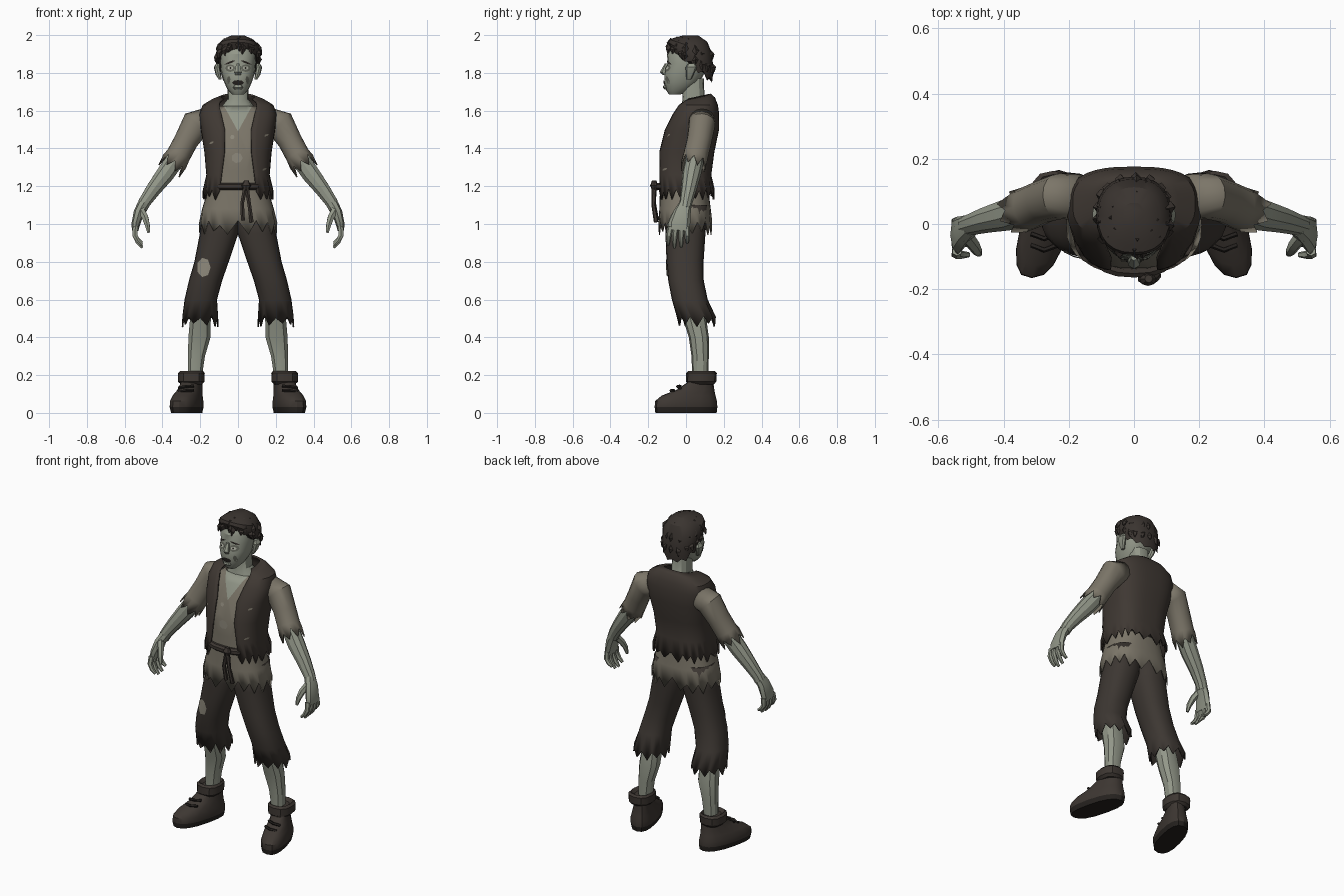
import bpy, bmesh, math, random
from mathutils import Vector
from mathutils.bvhtree import BVHTree

random.seed(4)
if "Cube" in bpy.data.objects:
    bpy.data.objects.remove(bpy.data.objects["Cube"])
X, Y, Z = Vector((1, 0, 0)), Vector((0, 1, 0)), Vector((0, 0, 1))


def material(name, *rgb):
    m = bpy.data.materials.new(name)
    m.use_nodes = True
    m.diffuse_color = (*rgb, 1)
    m.node_tree.nodes["Principled BSDF"].inputs["Base Color"].default_value = (*rgb, 1)
    return m


SKIN = material("grey green skin", .29, .31, .25)
HOLLOW = material("hollow skin", .12, .125, .10)
SHIRT = material("dirty linen", .20, .18, .14)
PATCH = material("pale patch", .27, .25, .20)
VEST = material("dark brown vest", .050, .040, .033)
TROUSER = material("brown trousers", .046, .038, .032)
HAIR = material("dark hair", .042, .034, .029)
LEATHER = material("boot leather", .047, .038, .032)
BLACK = material("near black", .018, .015, .013)
EYE = material("pale eye", .42, .43, .36)


def ring(c, u, v, ru, rv, n, p=.85, t0=0.0):
    """Rounded cross-section starting at the front; t0 leaves a gap there."""
    out = []
    for i in range(n):
        t = t0 + (2 * math.pi - 2 * t0) * i / ((n - 1) if t0 else n)
        s, k = math.sin(t), math.cos(t)
        out.append(c + u * ru * math.copysign(abs(s) ** p, s) - v * rv * math.copysign(abs(k) ** p, k))
    return out


def stack(rows, n=12, p=.85, shear=0):
    """Level rings from rows of x, y, z, rx, ry, tilt, gap."""
    rings = []
    for row in rows:
        x, y, z, rx, ry, tilt, gap = (tuple(row) + (0, 0))[:7]
        t0 = math.asin(min(.97, gap / rx) ** (1 / p)) if gap else 0
        pts = ring(Vector((x, y, z)), X, Y, rx, ry, n, p, t0)
        for q in pts:
            q.z += tilt * (q.y - y)
            q.x += shear * q.y
        rings.append(pts)
    return rings


def tube(rows, n=8, p=.95):
    """Rings square to a path, from rows of x, y, z, thickness, depth."""
    pts = [Vector(r[:3]) for r in rows]
    rings = []
    for i, r in enumerate(rows):
        t = (pts[min(i + 1, len(pts) - 1)] - pts[max(i - 1, 0)]).normalized()
        u = t.cross(Y).normalized()
        rings.append(ring(pts[i], u, u.cross(t), r[3], r[-1], n, p))
    return rings


def fray(rings, axis, depth):
    """Tear the last ring into uneven points along an axis."""
    for i, q in enumerate(rings[-1]):
        q += axis * depth * (random.uniform(.4, 1.1) if i % 2 else -random.uniform(.2, .9))
    return rings


def build(name, strands, mats, closed=True, caps=True, mirror=False, thick=0, cuts=(), paint=None):
    bm = bmesh.new()
    for rings in strands:
        vs = [[bm.verts.new(q) for q in r] for r in rings]
        n = len(vs[0])
        for a, b in zip(vs, vs[1:]):
            for i in range(n if closed else n - 1):
                j = (i + 1) % n
                bm.faces.new((a[i], a[j], b[j], b[i]))
        if caps:
            bm.faces.new(vs[0])
            bm.faces.new(vs[-1])
    for co, no in cuts:
        bmesh.ops.bisect_plane(bm, geom=bm.verts[:] + bm.edges[:] + bm.faces[:], plane_co=co, plane_no=no)
    bmesh.ops.recalc_face_normals(bm, faces=bm.faces[:])
    if paint:
        for f in bm.faces:
            f.material_index = paint(f.calc_center_median())
    return finish(name, bm, mats, mirror, thick)


def finish(name, bm, mats, mirror=False, thick=0):
    me = bpy.data.meshes.new(name)
    bm.to_mesh(me)
    bm.free()
    for m in mats:
        me.materials.append(m)
    ob = bpy.data.objects.new(name, me)
    bpy.context.collection.objects.link(ob)
    if thick:
        s = ob.modifiers.new("thickness", 'SOLIDIFY')
        s.thickness, s.offset = thick, -1
    if mirror:
        ob.modifiers.new("mirror", 'MIRROR')
    return ob


def plate(name, target, x, z, w, h, mat, lift=.004, mirror=False, n=8, slant=0):
    """Thin painted plate laid on the front of a part."""
    tree = BVHTree.FromPolygons([v.co for v in target.data.vertices],
                                [f.vertices for f in target.data.polygons])
    side = -1 if x < 0 and target.modifiers.get("mirror") else 1
    bm, vs = bmesh.new(), []
    spots = [(0, 0)] + [(math.cos(2 * math.pi * i / n), math.sin(2 * math.pi * i / n)) for i in range(n)]
    for a, b in spots:
        px, pz = x + a * w, z + b * h + slant * a * w
        hit = tree.ray_cast(Vector((px * side, -1, pz)), Y)[0]
        vs.append(bm.verts.new((px, (hit.y if hit else -.08) - lift, pz)))
    for i in range(n):
        bm.faces.new((vs[0], vs[1 + i], vs[1 + (i + 1) % n]))
    return finish(name, bm, [mat], mirror)


# Head, neck and ears
head = build("head", [stack([
    (0, -.06, 1.685, .03, .03), (0, -.042, 1.71, .055, .064), (0, -.022, 1.75, .073, .093),
    (0, -.008, 1.80, .09, .107), (0, .01, 1.85, .094, .108), (0, .012, 1.90, .096, .112),
    (0, .02, 1.95, .08, .09), (0, .02, 1.98, .045, .05)], 16)], [SKIN])
build("neck", [stack([(0, .05, 1.56, .13, .085), (0, .045, 1.62, .088, .072),
                      (0, .04, 1.66, .056, .058), (0, .035, 1.77, .055, .06)], 12)], [SKIN])
build("ears", [stack([(.094, .015, 1.765, .008, .012), (.104, .02, 1.79, .014, .02),
                      (.112, .028, 1.83, .016, .03), (.106, .03, 1.85, .01, .018)], 8)], [SKIN], mirror=True)
build("nose", [stack([(0, -.1, 1.85, .010, .012), (0, -.112, 1.805, .021, .026),
                      (0, -.105, 1.788, .016, .017)], 6)], [SKIN])
build("lower_lip", [stack([(0, -.108, 1.732, .022, .012), (0, -.107, 1.722, .026, .016),
                           (0, -.1, 1.712, .018, .012)], 8)], [SKIN])

# Painted face
plate("eye_sockets", head, .041, 1.825, .027, .020, HOLLOW, .003, True)
plate("eyes", head, .041, 1.826, .016, .009, EYE, .006, True)
plate("pupils", head, .040, 1.826, .005, .006, BLACK, .008, True, 6)
plate("eyebrows", head, .043, 1.855, .028, .006, HAIR, .006, True, 6, -.35)
plate("cheek_hollows", head, .05, 1.762, .010, .022, HOLLOW, .003, True, 6, -.5)
plate("mouth", head, 0, 1.748, .032, .014, BLACK, .004)

# Hair cap with loose tufts
cap = stack([(0, .025, 1.998, .035, .04), (0, .025, 1.975, .08, .088, -.12),
             (0, .025, 1.94, .11, .113, -.33), (0, .025, 1.89, .116, .12, -.6),
             (0, .028, 1.845, .106, .112, -.8)], 24)
build("hair", [fray(cap, -Z, .018)], [HAIR], thick=.01)
tufts = []
for h, r, tilt, count in ((1.972, .06, .15, 9), (1.94, .092, .35, 14), (1.895, .1, .55, 18)):
    for i in range(count):
        a = 2 * math.pi * (i + random.uniform(-.3, .3)) / count
        sx, sy = math.sin(a), -math.cos(a)
        base = Vector((r * sx, .025 + r * sy, h - tilt * r * sy))
        tip = base + Vector((.025 * sx + random.uniform(-.015, .015), .025 * sy, -random.uniform(.035, .055)))
        tufts.append(tube([(*base, .018, .02), (*((base + tip) / 2 + Vector((sx, sy, 0)) * .008), .015, .017),
                           (*tip, .002, .002)], 4))
build("hair_tufts", tufts, [HAIR])

# Shirt body with an open V of skin at the chest
NECK = Vector((0, 0, 1.49))
body = stack([(0, .05, 1.625, .10, .075), (0, .05, 1.58, .16, .105), (0, .03, 1.5, .172, .128),
              (0, -.004, 1.38, .162, .132), (0, -.01, 1.28, .155, .127), (0, -.01, 1.18, .16, .128),
              (0, -.005, 1.08, .19, .136), (0, -.004, .985, .208, .142)], 32, .8)
shirt = build("shirt", [fray(body, -Z, .04)], [SHIRT, SKIN], caps=False, thick=.006,
              cuts=[(NECK, Vector((s, 0, -.55))) for s in (1, -1)],
              paint=lambda c: int(c.y < .03 and abs(c.x) < .55 * (c.z - NECK.z)))
plate("shirt_patch", shirt, -.005, 1.35, .03, .028, PATCH, n=7)
plate("shirt_spot", shirt, -.03, 1.46, .012, .012, PATCH, n=6)

# Open sleeveless vest
shell = stack([(0, .06, 1.675, .088, .07, .22, .078), (0, .065, 1.66, .135, .088, .12, .095),
               (0, .062, 1.63, .188, .107, 0, .10), (0, .05, 1.58, .205, .126, 0, .088),
               (0, .03, 1.5, .197, .145, 0, .07), (0, .002, 1.38, .178, .148, 0, .072),
               (0, -.008, 1.26, .168, .142, 0, .088), (0, 0, 1.165, .188, .152, 0, .10)], 37, .72)
vest = build("vest", [fray(shell, -Z, .034)], [VEST], closed=False, caps=False, thick=.01)
for x, z in ((-.14, 1.43), (.14, 1.29), (.15, 1.47)):
    plate("vest_tear", vest, x, z, .012, .006, SHIRT, n=6, slant=.4)

# Rope belt with a knot and two hanging ends
build("rope_belt", [stack([(0, -.02, 1.18, .145, .132), (0, -.02, 1.19, .157, .144),
                           (0, -.02, 1.208, .157, .144), (0, -.02, 1.218, .145, .132)], 24, .8)], [LEATHER])
build("rope_knot", [tube([(.045, -.168, 1.23, .012), (.043, -.17, 1.205, .026, .02), (.043, -.165, 1.175, .013)]),
                    tube([(.04, -.168, 1.2, .013), (.022, -.17, 1.11, .011), (.026, -.155, 1.02, .012)], 6),
                    tube([(.045, -.168, 1.2, .013), (.06, -.172, 1.1, .011), (.072, -.158, 1.01, .012)], 6)],
      [LEATHER])

# Torn sleeves, forearms and hands
sleeve = tube([(.165, .082, 1.545, .07, .07), (.225, .085, 1.527, .079, .07), (.275, .07, 1.44, .064, .066),
               (.315, .052, 1.365, .064, .066), (.345, .04, 1.315, .07, .068)], 16)
build("sleeves", [fray(sleeve, Vector((.5, -.15, -.85)), .036)], [SHIRT], caps=False, mirror=True, thick=.006)
build("forearms", [tube([(.27, .07, 1.45, .045), (.335, .045, 1.335, .050), (.385, .03, 1.265, .050),
                         (.45, .014, 1.18, .041), (.495, .0, 1.115, .034), (.512, -.006, 1.08, .032)], 10)],
      [SKIN], mirror=True)
hand = [tube([(.502, -.004, 1.105, .03, .034), (.525, -.02, 1.06, .028, .046),
              (.541, -.035, 1.0, .023, .058), (.545, -.038, .965, .017, .055)], 8)]
for y, drop in ((-.082, .012), (-.053, -.004), (-.022, 0), (.006, .022)):
    hand.append(tube([(.543, y, .985, .016), (.546, y * 1.12, .94, .015),
                      (.53, y * 1.15, .905 + drop / 2, .013), (.507, y * 1.15, .878 + drop, .008)], 6))
hand.append(tube([(.515, -.035, 1.075, .022), (.492, -.065, 1.035, .019),
                  (.48, -.085, .995, .015), (.473, -.092, .955, .008)], 6))
build("hands", hand, [SKIN], mirror=True)

# Ragged trousers with a knee patch
legs = stack([(.09, 0, 1.1, .095, .115), (.1, -.003, .95, .102, .106), (.14, -.005, .8, .091, .098),
              (.172, 0, .7, .088, .094), (.197, .02, .6, .086, .095), (.2, .058, .49, .098, .1)], 20)
trousers = build("trousers", [fray(legs, -Z, .035)], [TROUSER], caps=False, mirror=True, thick=.008)
plate("knee_patch", trousers, -.182, .77, .037, .052, PATCH, .006, n=7)

# Shins
build("shins", [stack([(.19, .025, .6, .055, .06), (.2, .05, .48, .058, .06), (.204, .068, .4, .061, .053),
                       (.22, .075, .3, .047, .046), (.228, .075, .19, .038, .042)], 10)], [SKIN], mirror=True)

# Boots with dark soles and folded cuffs
build("boots", [stack([(.272, 0, 0, .068, .162), (.272, 0, .03, .075, .166), (.272, 0, .062, .074, .164),
                       (.27, .014, .092, .067, .142), (.267, .05, .122, .058, .1), (.265, .075, .16, .052, .07),
                       (.262, .078, .2, .05, .065)], 16, .8, -.25)],
      [LEATHER, BLACK], mirror=True, paint=lambda c: int(c.z < .02))
build("boot_cuffs", [stack([(.247, .08, .15, .054, .066), (.247, .08, .165, .07, .08),
                            (.247, .082, .21, .071, .081), (.245, .082, .222, .06, .07),
                            (.24, .08, .205, .045, .052)], 12, .8)], [LEATHER], mirror=True)
build("boot_laces", [tube([(.235, -.03 - k * .035, .142 - k * .022, .008), (.275, -.045 - k * .035, .14 - k * .022, .008),
                           (.315, -.03 - k * .035, .132 - k * .022, .008)], 5) for k in range(2)], [BLACK], mirror=True)

# Smooth shading that keeps the facets crisp
for ob in bpy.context.scene.objects:
    if ob.type == 'MESH':
        ob.select_set(True)
        bpy.context.view_layer.objects.active = ob
bpy.ops.object.shade_smooth_by_angle(angle=math.radians(32))
